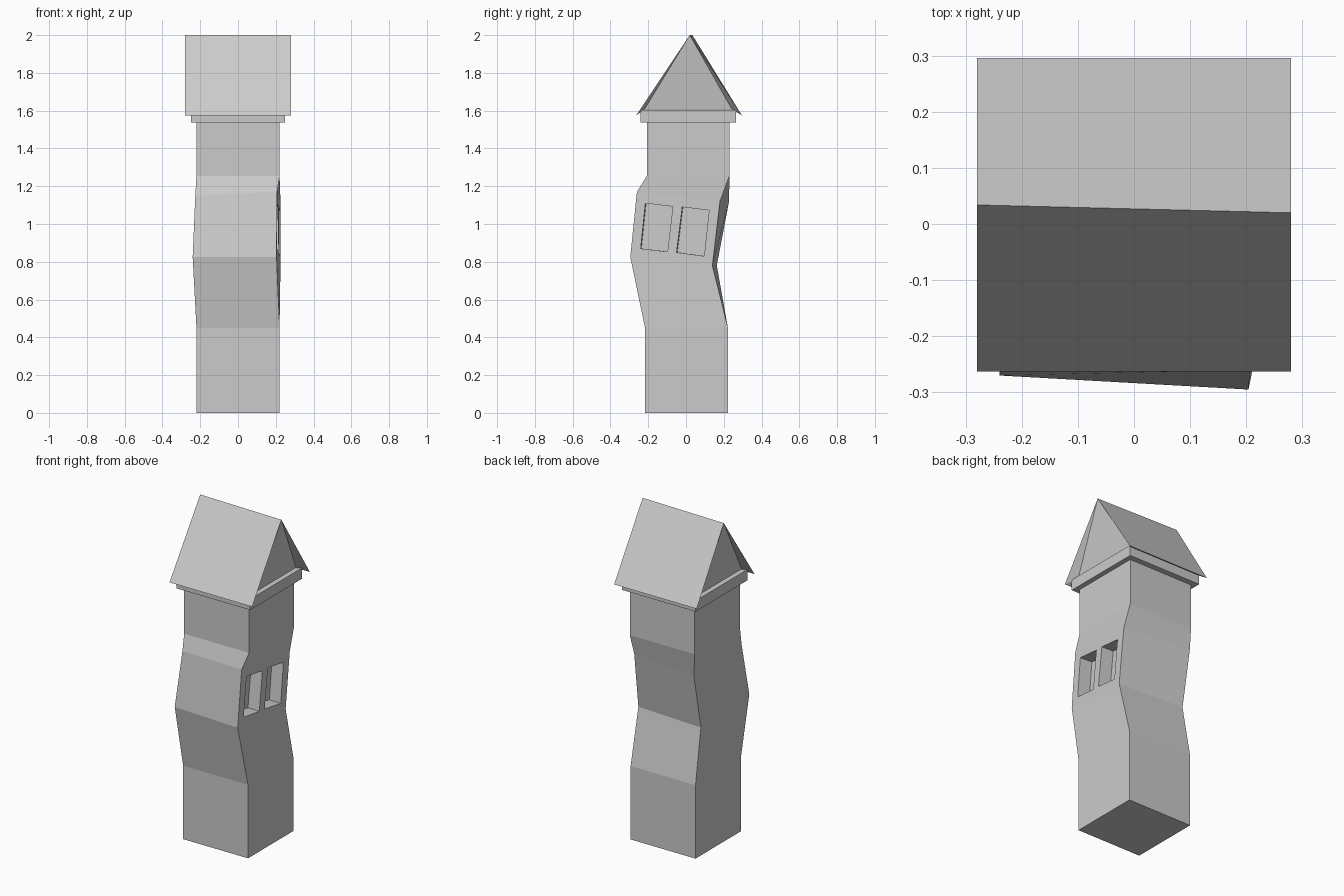
import bpy, bmesh

if "Cube" in bpy.data.objects:
    bpy.data.objects.remove(bpy.data.objects["Cube"])

def mesh_object(name, verts, faces):
    me = bpy.data.meshes.new(name)
    me.from_pydata(verts, [], faces)
    bm = bmesh.new()
    bm.from_mesh(me)
    bmesh.ops.recalc_face_normals(bm, faces=bm.faces)
    bm.to_mesh(me)
    bm.free()
    ob = bpy.data.objects.new(name, me)
    bpy.context.collection.objects.link(ob)
    return ob

def loft(name, rings):
    """Stack of four-cornered rings joined with quads and capped."""
    faces = [(3, 2, 1, 0)]
    for r in range(len(rings) - 1):
        a = 4 * r
        faces += [(a + i, a + (i + 1) % 4, a + 4 + (i + 1) % 4, a + 4 + i) for i in range(4)]
    n = 4 * (len(rings) - 1)
    faces.append((n, n + 1, n + 2, n + 3))
    return mesh_object(name, [v for ring in rings for v in ring], faces)

def rect(x, y0, y1, z):
    return [(-x, y0, z), (x, y0, z), (x, y1, z), (-x, y1, z)]

# Crooked tower shaft: straight ends, twisted and tilted middle
shaft = loft("tower_shaft", [
    rect(0.22, -0.217, 0.222, 0),
    rect(0.22, -0.217, 0.222, 0.45),
    [(-0.24, -0.27, 0.825), (0.204, -0.295, 0.825), (0.225, 0.14, 0.78), (-0.215, 0.163, 0.78)],
    [(-0.226, -0.215, 1.15), (0.207, -0.26, 1.17), (0.225, 0.18, 1.12), (-0.213, 0.228, 1.12)],
    rect(0.22, -0.207, 0.23, 1.255),
    rect(0.22, -0.207, 0.23, 1.56),
])

# Two window recesses cut into the right side
DEPTH = 0.08
windows = [
    [(-0.24, 0.87), (-0.098, 0.853), (-0.07, 1.092), (-0.215, 1.11)],
    [(-0.05, 0.85), (0.096, 0.83), (0.122, 1.072), (-0.02, 1.09)],
]
for i, corners in enumerate(windows):
    rings = [[(0.218 + 0.045 * y + dx, y - 0.05 * dx, z) for y, z in corners]
             for dx in (-DEPTH, 0.06)]
    cutter = loft(f"window_cutter_{i + 1}", rings)
    cutter.hide_render = True
    cutter.hide_set(True)
    cutter.display_type = 'WIRE'
    mod = shaft.modifiers.new(f"window_{i + 1}", 'BOOLEAN')
    mod.operation = 'DIFFERENCE'
    mod.solver = 'EXACT'
    mod.object = cutter

# Square rim under the roof
loft("roof_rim", [rect(0.25, -0.24, 0.265, 1.538), rect(0.25, -0.24, 0.265, 1.604)])

# Gable roof: overhanging slopes, gable ends leaning inward to a raised base
def roof_end(s, ridge_y):
    return [(0.28 * s, ridge_y, 2.0),
            (0.28 * s, -0.263, 1.575), (0.28 * s, 0.296, 1.575),
            (0.222 * s, -0.22, 1.607), (0.222 * s, 0.243, 1.607)]

faces = [(0, 1, 6, 5), (0, 5, 7, 2), (1, 3, 8, 6), (2, 7, 9, 4), (3, 4, 9, 8)]
for o in (0, 5):
    faces += [(o, o + 3, o + 4), (o, o + 1, o + 3), (o, o + 4, o + 2)]
mesh_object("gable_roof", roof_end(-1, 0.034) + roof_end(1, 0.02), faces)
